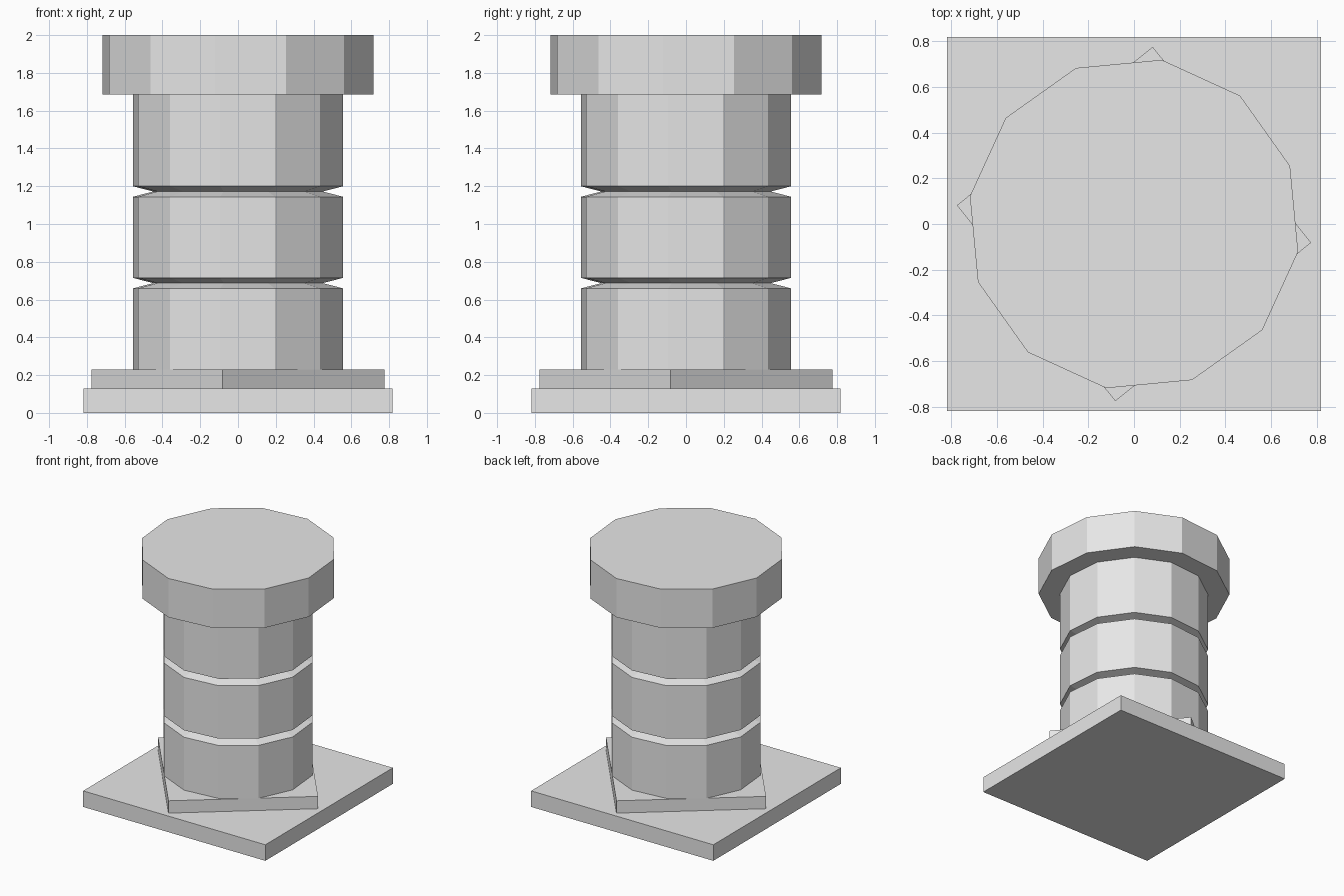
import bpy
import bmesh
from math import cos, sin, radians

default_cube = bpy.data.objects.get("Cube")
if default_cube:
    bpy.data.objects.remove(default_cube)

# Single flat colour
stone = bpy.data.materials.new("light grey")
stone.use_nodes = True
grey = (0.8, 0.8, 0.8, 1)
stone.diffuse_color = grey
stone.node_tree.nodes["Principled BSDF"].inputs["Base Color"].default_value = grey


def faceted_solid(name, sides, turn, profile):
    """Stack flat-sided rings given as (radius, height) and cap both ends."""
    bm = bmesh.new()
    rings = []
    for radius, z in profile:
        angles = [radians(turn + 360 * i / sides) for i in range(sides)]
        rings.append([bm.verts.new((radius * cos(a), radius * sin(a), z)) for a in angles])
    for low, high in zip(rings, rings[1:]):
        for i in range(sides):
            j = (i + 1) % sides
            bm.faces.new((low[i], low[j], high[j], high[i]))
    bm.faces.new(rings[0][::-1])
    bm.faces.new(rings[-1])
    mesh = bpy.data.meshes.new(name)
    bm.to_mesh(mesh)
    bm.free()
    mesh.materials.append(stone)
    obj = bpy.data.objects.new(name, mesh)
    bpy.context.collection.objects.link(obj)
    return obj


BASE_TOP, STEP_TOP, CAP_BOTTOM, TOP = 0.13, 0.23, 1.685, 2.0
TWIST = 20.4

# Square foot and the turned square step on it
half_width = 0.817
faceted_solid("base_plate", 4, 45, [(half_width * 2 ** 0.5, 0), (half_width * 2 ** 0.5, BASE_TOP)])
faceted_solid("turned_step", 4, -6, [(0.779, BASE_TOP), (0.779, STEP_TOP)])

# Twelve-sided shaft with two V-shaped grooves
shaft_radius, groove_radius = 0.565, 0.455
shaft = [(shaft_radius, STEP_TOP)]
for z in (0.687, 1.172):
    shaft += [(shaft_radius, z - 0.028), (groove_radius, z), (shaft_radius, z + 0.028)]
shaft.append((shaft_radius, CAP_BOTTOM))
faceted_solid("shaft", 12, TWIST, shaft)

# Wide cap
faceted_solid("cap", 12, TWIST, [(0.728, CAP_BOTTOM), (0.728, TOP)])
